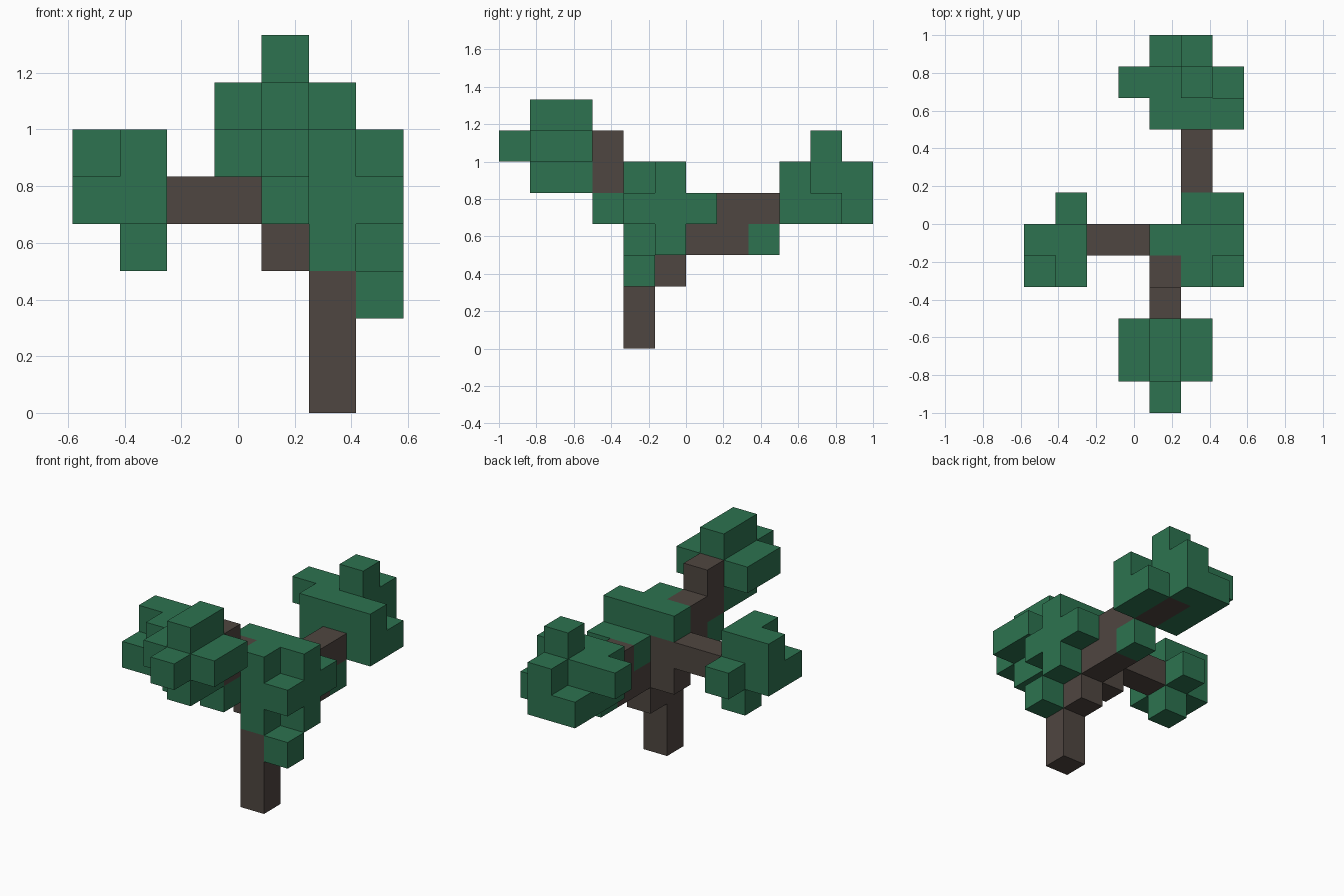
import bpy, bmesh
from mathutils import Vector

cube = bpy.data.objects.get("Cube")
if cube:
    bpy.data.objects.remove(cube, do_unlink=True)

U = 1 / 6                                  # block size
ORIGIN = Vector((-3.5 * U, -1.0, 0.0))     # corner of block (0, 0, 0)
SIDES = [tuple(s if a == i else 0 for a in range(3)) for i in range(3) for s in (-1, 1)]
filled = {}                                # block -> part name
materials = {}                             # part name -> material


def material(name, rgb):
    m = bpy.data.materials.new(name)
    m.use_nodes = True
    m.diffuse_color = (*rgb, 1)
    bsdf = m.node_tree.nodes["Principled BSDF"]
    bsdf.inputs["Base Color"].default_value = (*rgb, 1)
    bsdf.inputs["Roughness"].default_value = 0.9
    return m


def add(cell, side):
    return tuple(c + s for c, s in zip(cell, side))


def run(a, b):
    """All blocks in the box between two corner blocks."""
    x, y, z = (range(min(p), max(p) + 1) for p in zip(a, b))
    return [(i, j, k) for i in x for j in y for k in z]


def grow(name, mat, cells):
    materials[name] = mat
    for cell in cells:
        filled.setdefault(cell, name)


def wood(name, *turns):
    """Branch that runs straight from each turning block to the next."""
    grow(name, BARK, [c for a, b in zip(turns, turns[1:]) for c in run(a, b)])


def halo(name, *tips):
    """Leaves on every free side of the given branch tips."""
    grow(name, LEAF, [add(t, s) for t in tips for s in SIDES])


def leaves(name, a, b):
    grow(name, LEAF, run(a, b))


def build(name, mat):
    """Skin the part's blocks, leaving out faces buried against a neighbour."""
    bm = bmesh.new()
    for cell in sorted(c for c, p in filled.items() if p == name):
        for side in SIDES:
            if add(cell, side) in filled:
                continue
            n = Vector(side) * 0.5
            u = Vector((side[2], side[0], side[1])) * 0.5
            v = n.cross(u) * 2
            mid = Vector(cell) + Vector((0.5, 0.5, 0.5)) + n
            corners = (mid - u - v, mid + u - v, mid + u + v, mid - u + v)
            bm.faces.new([bm.verts.new(ORIGIN + c * U) for c in corners])
    # Weld the blocks and merge flat areas
    bmesh.ops.remove_doubles(bm, verts=bm.verts[:], dist=1e-4)
    bmesh.ops.dissolve_limit(bm, angle_limit=0.01, verts=bm.verts[:], edges=bm.edges[:])
    mesh = bpy.data.meshes.new(name)
    bm.to_mesh(mesh)
    bm.free()
    mesh.materials.append(mat)
    bpy.context.collection.objects.link(bpy.data.objects.new(name, mesh))


BARK = material("bark brown", (0.078, 0.061, 0.052))
LEAF = material("leaf green", (0.026, 0.171, 0.079))

# Trunk and its three branches
wood("trunk", (5, 4, 0), (5, 4, 2), (5, 5, 2), (5, 5, 4), (4, 5, 4), (4, 5, 3))
wood("right_branch", (3, 5, 4), (1, 5, 4))
wood("front_branch", (4, 4, 4), (4, 4, 5), (4, 3, 5), (4, 3, 6), (4, 1, 6))
wood("back_branch", (5, 6, 3), (5, 7, 3), (5, 7, 4), (5, 10, 4))

# Leaves above and around the trunk
leaves("crown_top", (4, 5, 5), (6, 5, 5))
leaves("crown_front", (5, 4, 3), (5, 4, 5))
leaves("crown_side", (6, 5, 3), (6, 5, 4))
leaves("crown_corner", (6, 4, 4), (6, 4, 4))
leaves("crown_back", (5, 6, 4), (6, 6, 4))
leaves("low_tuft", (6, 4, 2), (6, 4, 2))

# Leaves on the right branch
halo("right_leaves", (1, 5, 4))
leaves("right_leaf_top", (0, 5, 5), (0, 5, 5))
leaves("right_leaf_front", (1, 4, 5), (1, 4, 5))
leaves("right_leaf_corner", (0, 4, 4), (0, 4, 4))

# Leaves on the front branch
halo("front_leaves", (4, 1, 6), (4, 2, 6))
leaves("front_branch_tuft", (4, 3, 4), (4, 3, 4))

# Leaves on the back branch
leaves("back_leaf_rim", (4, 9, 4), (4, 11, 4))
leaves("back_leaf_side", (6, 9, 4), (6, 10, 4))
leaves("back_leaf_end", (5, 11, 4), (5, 11, 5))
leaves("back_leaf_ridge", (4, 9, 5), (6, 9, 5))
leaves("back_leaf_spur", (3, 10, 5), (5, 10, 5))
leaves("back_leaf_tuft", (5, 10, 6), (5, 10, 6))
leaves("back_branch_tuft", (5, 8, 3), (5, 8, 3))

for part, mat in materials.items():
    build(part, mat)
